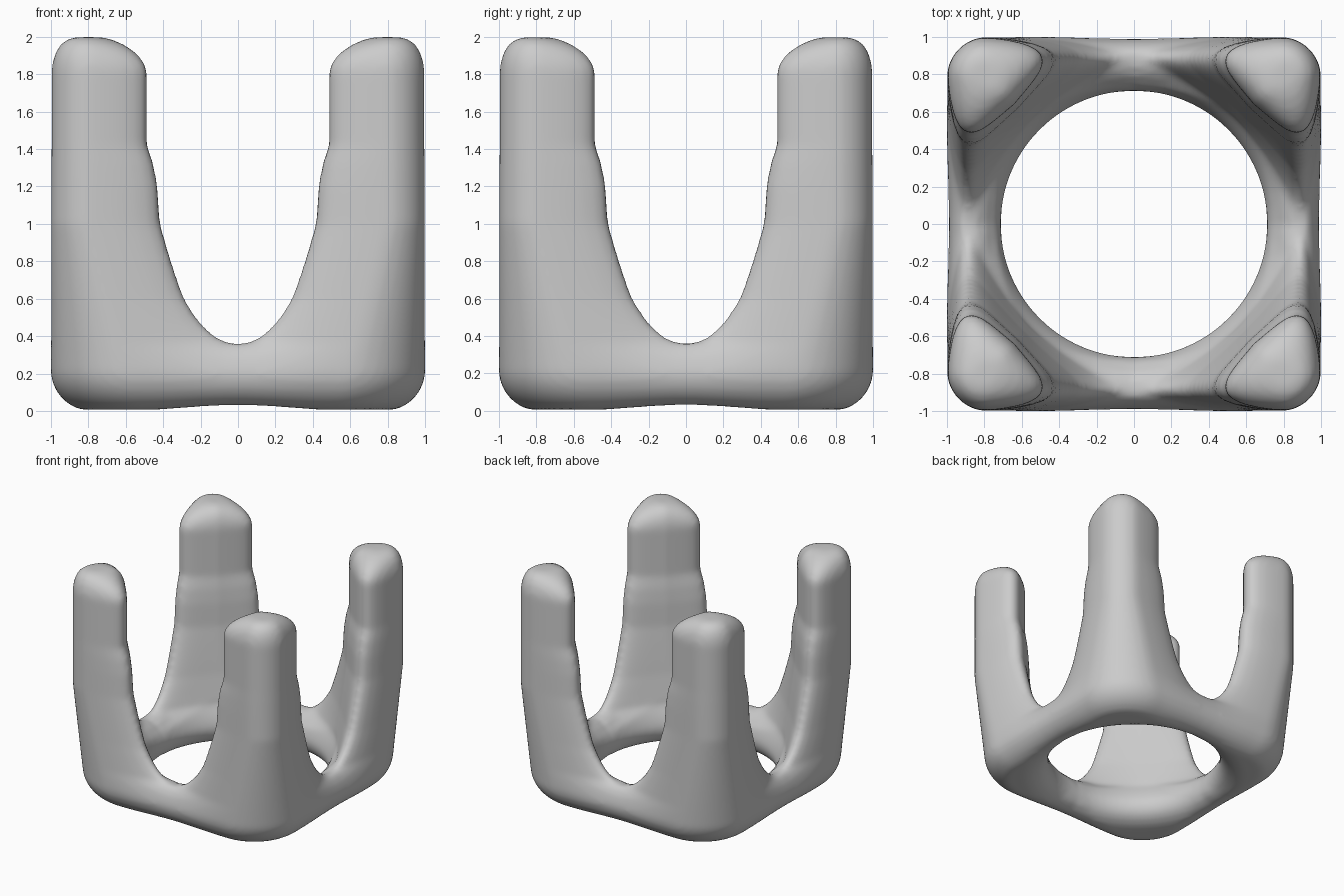
import bpy
import bmesh
from math import sin, cos, pi, hypot

cube = bpy.data.objects.get("Cube")
if cube:
    bpy.data.objects.remove(cube)

ROUND = 0.22      # bottom edge radius, and upright edges of the posts
BLEND = 0.45      # softness where hollow meets the outside
CORE = 0.74       # axis inside the corner post
OVERLAP = 0.1     # how far mirrored quarters run into each other
# Hollow profile: (height, radius)
HOLLOW = [(0, .55), (.18, .65), (.36, .775), (.46, .795), (.6, .82), (.8, .844),
          (1.0, .868), (1.2, .874), (1.32, .884), (1.42, .9), (2.1, .9)]


def hollow_radius(z):
    for (z0, r0), (z1, r1) in zip(HOLLOW, HOLLOW[1:]):
        if z <= z1:
            return r0 + (r1 - r0) * (z - z0) / (z1 - z0)
    return HOLLOW[-1][1]


def rounded_max(a, b, r):
    a, b = a + r, b + r
    return hypot(max(a, 0), max(b, 0)) + min(max(a, b), 0) - r


def field(x, y, z):
    """Negative inside a rounded block with a soft-edged round hollow."""
    # Upright edges are cut rounder towards the bottom
    corner = ROUND + 0.26 * max(1 - z, 0)
    wall = rounded_max(abs(x) - 1, abs(y) - 1, corner)
    block = rounded_max(wall, -z, ROUND)
    hole = hollow_radius(z) - hypot(x, y)
    h = max(BLEND - abs(block - hole), 0) / BLEND
    soft = max(block, hole) + h * h * BLEND / 4
    # Domed post top
    dome = 0.097
    soft = (hypot(max(1 + soft / dome, 0), max(z - 1.8, 0) / 0.2) - 1) * dome
    return max(soft, -OVERLAP - x, -OVERLAP - y)


def crossing(f, inside, outside):
    for _ in range(16):
        mid = (inside + outside) / 2
        if f(mid) < 0:
            inside = mid
        else:
            outside = mid
    return inside


# One corner post with its half arms, lofted through horizontal sections
SLICES, RAYS = 100, 240
low = crossing(lambda z: field(CORE, CORE, z), 0.3, -0.1) + 0.001
high = crossing(lambda z: field(CORE, CORE, z), 1.5, 2.05) - 0.001
bm = bmesh.new()
rings = []
for i in range(SLICES + 1):
    z = low + (high - low) * (1 - cos(pi * i / SLICES)) / 2
    ring = []
    for j in range(RAYS):
        a = 2 * pi * j / RAYS
        d = crossing(lambda t: field(CORE + t * cos(a), CORE + t * sin(a), z), 0, 1.35)
        ring.append(bm.verts.new((CORE + d * cos(a), CORE + d * sin(a), z)))
    rings.append(ring)
for lower, upper in zip(rings, rings[1:]):
    for j in range(RAYS):
        k = (j + 1) % RAYS
        bm.faces.new((lower[j], lower[k], upper[k], upper[j]))
bm.faces.new(rings[-1])
bm.faces.new(rings[0][::-1])
mesh = bpy.data.meshes.new("four_post_stand")
bm.to_mesh(mesh)
bm.free()
stand = bpy.data.objects.new("four_post_stand", mesh)
bpy.context.scene.collection.objects.link(stand)

# Mirror to four posts, fuse into one skin and soften it
mirror = stand.modifiers.new("mirror", 'MIRROR')
mirror.use_axis = (True, True, False)
mirror.use_mirror_merge = False
fuse = stand.modifiers.new("fuse", 'REMESH')
fuse.mode = 'VOXEL'
fuse.voxel_size = 0.022
soften = stand.modifiers.new("soften", 'SMOOTH')
soften.factor = 0.5
soften.iterations = 5
bpy.ops.object.select_all(action='DESELECT')
stand.select_set(True)
bpy.context.view_layer.objects.active = stand
for name in ("mirror", "fuse", "soften"):
    bpy.ops.object.modifier_apply(modifier=name)
bpy.ops.object.shade_smooth()

grey = bpy.data.materials.new("plain_grey")
grey.use_nodes = True
colour = (0.6, 0.6, 0.6, 1)
grey.diffuse_color = colour
grey.node_tree.nodes["Principled BSDF"].inputs["Base Color"].default_value = colour
stand.data.materials.clear()
stand.data.materials.append(grey)
